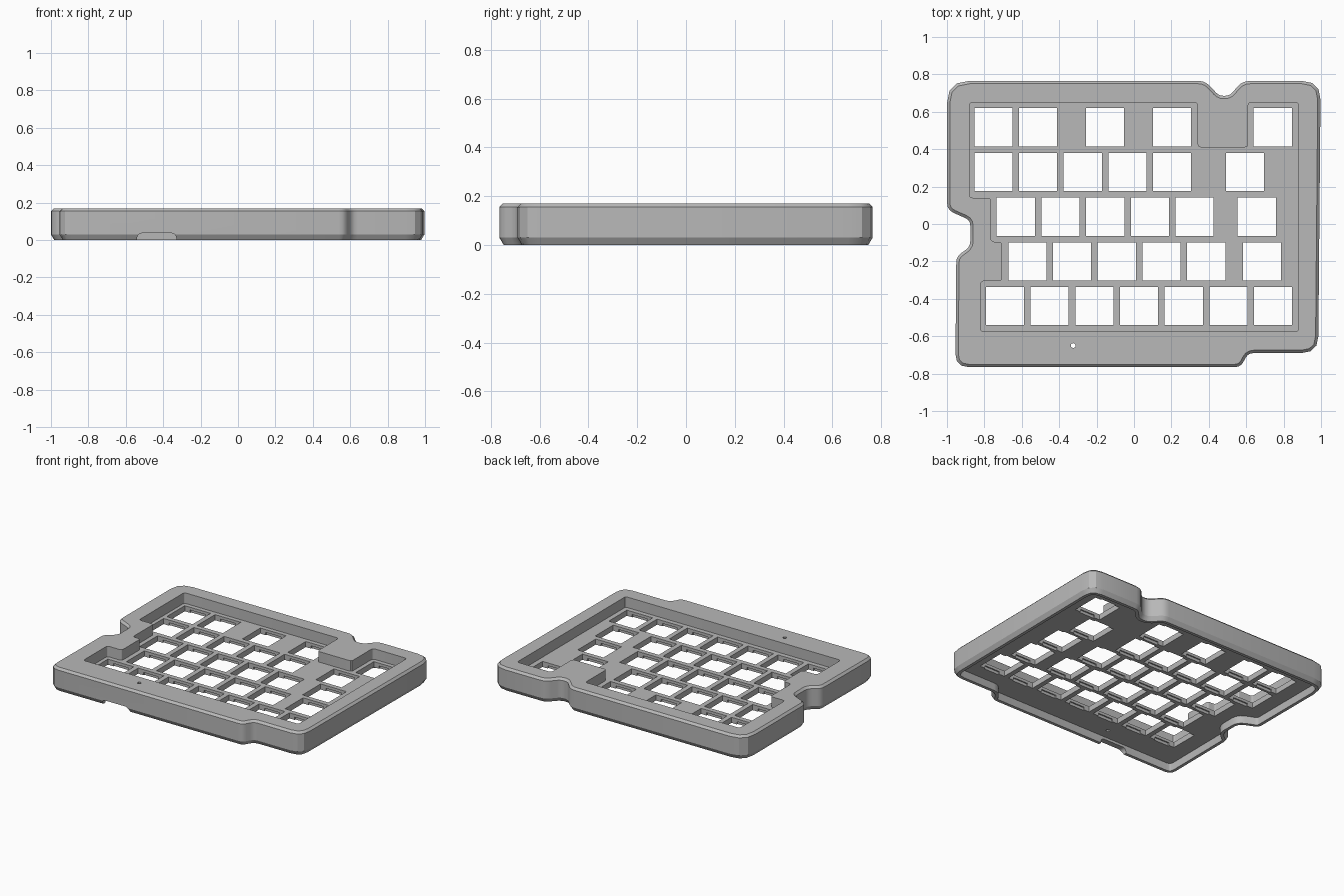
import bpy, bmesh
from math import pi
from mathutils import Vector

if "Cube" in bpy.data.objects:
    bpy.data.objects.remove(bpy.data.objects["Cube"], do_unlink=True)

grey = bpy.data.materials.new("mid_grey")
grey.use_nodes = True
grey.diffuse_color = (0.48, 0.48, 0.48, 1)
grey.node_tree.nodes["Principled BSDF"].inputs["Base Color"].default_value = grey.diffuse_color


def rounded(corners, segments=3):
    """Replace each (x, y, cut) corner with a short arc."""
    pts = []
    for i, (x, y, r) in enumerate(corners):
        c = Vector((x, y))
        a = c + (Vector(corners[i - 1][:2]) - c).normalized() * r
        b = c + (Vector(corners[(i + 1) % len(corners)][:2]) - c).normalized() * r
        for k in range(segments + 1):
            t = k / segments
            pts.append(a * (1 - t) ** 2 + c * 2 * t * (1 - t) + b * t * t)
    return pts


def inset(pts, d):
    """Move a counter-clockwise outline inwards by d."""
    out = []
    for i, p in enumerate(pts):
        e1 = (p - pts[i - 1]).normalized()
        e2 = (pts[(i + 1) % len(pts)] - p).normalized()
        n1, n2 = Vector((-e1.y, e1.x)), Vector((-e2.y, e2.x))
        out.append(p + (n1 + n2) * d / (1 + n1.dot(n2)))
    return out


def finish(bm, name):
    bmesh.ops.recalc_face_normals(bm, faces=bm.faces)
    mesh = bpy.data.meshes.new(name)
    bm.to_mesh(mesh)
    bm.free()
    mesh.materials.append(grey)
    obj = bpy.data.objects.new(name, mesh)
    bpy.context.collection.objects.link(obj)
    return obj


def loft(name, pts, layers):
    """Stack copies of an outline at (inset, height) and close both ends."""
    bm = bmesh.new()
    rings = [[bm.verts.new((p.x, p.y, z)) for p in inset(pts, d)] for d, z in layers]
    n = len(pts)
    for lo, hi in zip(rings, rings[1:]):
        for i in range(n):
            j = (i + 1) % n
            bm.faces.new((lo[i], lo[j], hi[j], hi[i]))
    bm.faces.new(rings[0][::-1])
    bm.faces.new(rings[-1])
    return finish(bm, name)


def boxes(name, centres, sx, sy, z0, z1):
    bm = bmesh.new()
    for x, y in centres:
        vs = bmesh.ops.create_cube(bm, size=1)["verts"]
        bmesh.ops.scale(bm, vec=(sx, sy, z1 - z0), verts=vs)
        bmesh.ops.translate(bm, vec=(x, y, (z0 + z1) / 2), verts=vs)
    return finish(bm, name)


# Outer case, counter-clockwise from the front left corner of the top plan
outline = rounded([
    (-0.955, -0.765, .07), (0.57, -0.765, .03), (0.61, -0.69, .03), (0.985, -0.69, .09),
    (0.998, 0.765, .1), (0.58, 0.765, .04), (0.51, 0.685, .025), (0.455, 0.685, .025),
    (0.38, 0.765, .035), (-1.0, 0.765, .12), (-1.0, 0.075, .04), (-0.875, 0.02, .03),
    (-0.875, -0.12, .03), (-0.95, -0.175, .03)])
case = loft("keyboard_case", outline, [(0.018, 0), (0, 0.03), (0, 0.155), (0.015, 0.17)])

# Stepped well around the keys
r = 0.018
well = rounded([(x, y, r) for x, y in [
    (-0.82, -0.575), (0.88, -0.575), (0.88, 0.65), (0.61, 0.65), (0.61, 0.41), (0.34, 0.41),
    (0.34, 0.65), (-0.88, 0.65), (-0.88, 0.14), (-0.765, 0.14), (-0.765, -0.095),
    (-0.705, -0.095), (-0.705, -0.305), (-0.82, -0.305)]])

# Key grid: row start, columns in the run, extra key positions
pitch, size = 0.239, 0.204
rows = [(-0.752, (0, 1, 2.5, 4), 0.742), (-0.752, range(5), 0.594), (-0.632, range(5), 0.656),
        (-0.57, range(5), 0.685), (-0.69, range(6), 0.744)]
keys = [(x, 0.517 - i * pitch) for i, (start, cols, last) in enumerate(rows)
        for x in [start + c * pitch for c in cols] + [last]]

cutters = [
    loft("key_well_cutter", well, [(0, 0.095), (0, 0.3)]),
    loft("underside_cutter", outline, [(0.04, -0.1), (0.04, 0.055)]),
    boxes("key_hole_cutter", keys, size, size, 0.02, 0.13),
    boxes("clip_notch_cutter", keys, 0.12, 0.222, 0.03, 0.075),
]

# Cable port through the front wall, with rounded upper corners
port = boxes("cable_port_cutter", [(-0.435, -0.73)], 0.21, 0.12, -0.05, 0.037)
bm = bmesh.new()
bm.from_mesh(port.data)
top = [e for e in bm.edges if all(v.co.z > 0 for v in e.verts)
       and abs(e.verts[0].co.x - e.verts[1].co.x) < 0.01]
bmesh.ops.bevel(bm, geom=top, offset=0.025, segments=3, profile=0.5, affect='EDGES')
bm.to_mesh(port.data)
bm.free()
cutters.append(port)

# Small reset pin hole in the front rim
bm = bmesh.new()
bmesh.ops.create_cone(bm, cap_ends=True, segments=12, radius1=0.013, radius2=0.013, depth=0.6)
bmesh.ops.translate(bm, vec=(-0.325, -0.65, 0.1), verts=bm.verts)
cutters.append(finish(bm, "pin_hole_cutter"))

bpy.ops.object.select_all(action='DESELECT')
bpy.context.view_layer.objects.active = case
case.select_set(True)
for cutter in cutters:
    cutter.hide_render = True
    mod = case.modifiers.new(cutter.name, 'BOOLEAN')
    mod.operation, mod.solver, mod.object = 'DIFFERENCE', 'EXACT', cutter
    bpy.ops.object.modifier_apply(modifier=mod.name)
for cutter in cutters:
    bpy.data.objects.remove(cutter, do_unlink=True)

bpy.ops.object.shade_smooth_by_angle(angle=pi / 6)
